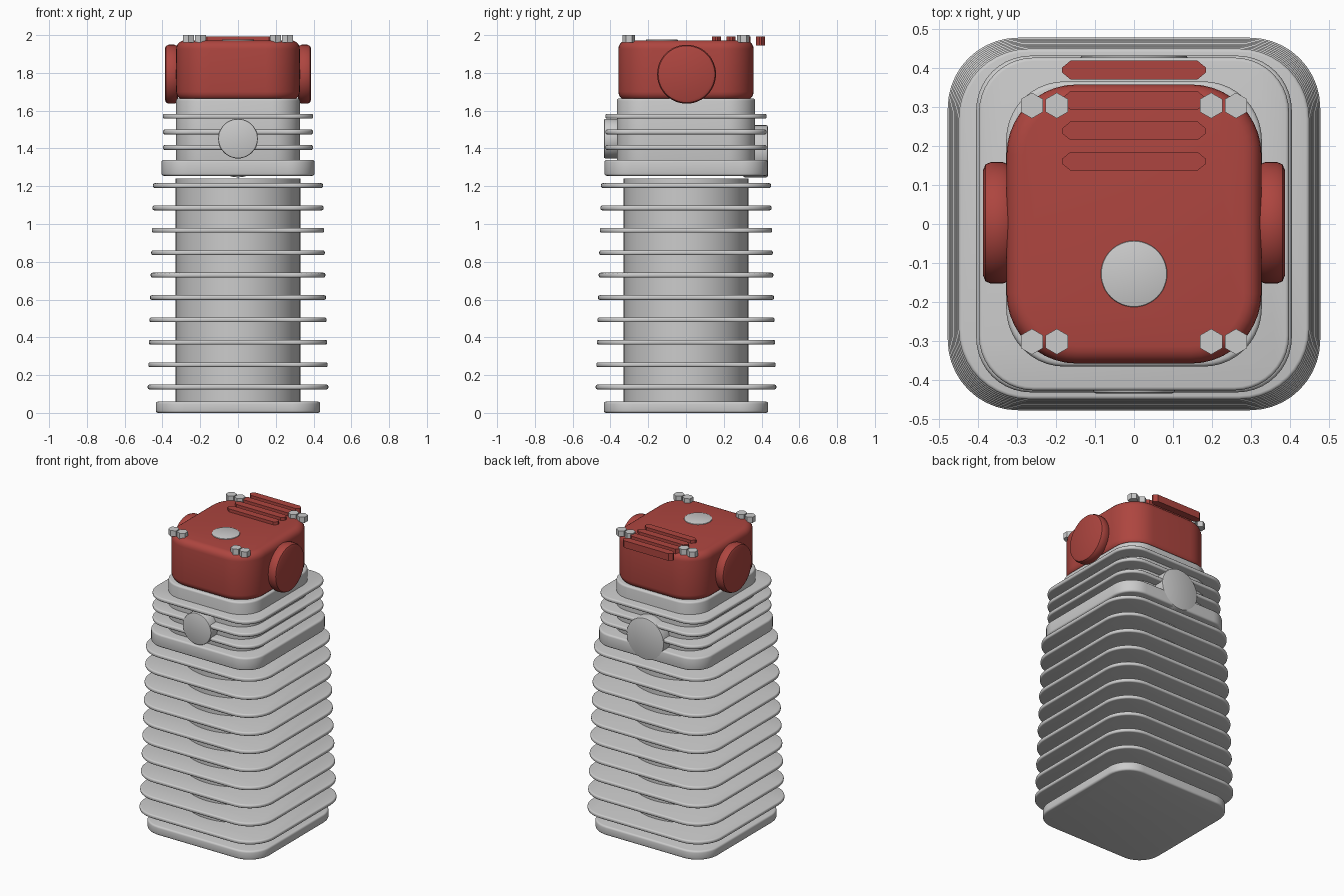
import bpy, bmesh
from math import sin, cos, pi
from mathutils import Matrix

if "Cube" in bpy.data.objects:
    bpy.data.objects.remove(bpy.data.objects["Cube"])

red = bpy.data.materials.new("red_paint")
red.diffuse_color = (0.42, 0.06, 0.05, 1)
red.use_nodes = True
red.node_tree.nodes["Principled BSDF"].inputs["Base Color"].default_value = red.diffuse_color


def finish(name, bm, mat=None, smooth=True):
    bmesh.ops.recalc_face_normals(bm, faces=bm.faces[:])
    me = bpy.data.meshes.new(name)
    bm.to_mesh(me)
    bm.free()
    ob = bpy.data.objects.new(name, me)
    bpy.context.collection.objects.link(ob)
    if mat:
        me.materials.append(mat)
    if smooth:
        bpy.ops.object.select_all(action='DESELECT')
        ob.select_set(True)
        bpy.context.view_layer.objects.active = ob
        bpy.ops.object.shade_smooth_by_angle(angle=0.6)
    return ob


def stack(bm, loops):
    """Skin a list of closed loops and cap both ends."""
    rings = [[bm.verts.new(p) for p in lp] for lp in loops]
    n = len(rings[0])
    for a, b in zip(rings, rings[1:]):
        for i in range(n):
            j = (i + 1) % n
            bm.faces.new((a[i], a[j], b[j], b[i]))
    bm.faces.new(rings[0][::-1])
    bm.faces.new(rings[-1])


def edge_profile(z0, z1, e, segs):
    """(inset, z) pairs giving rounded lower and upper rims."""
    angs = [pi / 2 * i / segs for i in range(segs + 1)]
    low = [(e * (1 - sin(a)), z0 + e * (1 - cos(a))) for a in angs]
    return low + [(d, z0 + z1 - z) for d, z in reversed(low)]


def slab(name, hx, hy, z0, z1, r, e, segs=3, mat=None, csegs=10):
    def loop(d, z):
        pts = []
        for k, (sx, sy) in enumerate(((1, 1), (-1, 1), (-1, -1), (1, -1))):
            for i in range(csegs + 1):
                a = pi / 2 * (k + i / csegs)
                pts.append((sx * (hx - r) + (r - d) * cos(a),
                            sy * (hy - r) + (r - d) * sin(a), z))
        return pts
    bm = bmesh.new()
    stack(bm, [loop(d, z) for d, z in edge_profile(z0, z1, e, segs)])
    return finish(name, bm, mat)


def disc(name, r, length, e, matrix, segs=2, n=48, mat=None, smooth=True, turn=0):
    """Round (or n-sided) disc rising from the origin of matrix along its z axis."""
    prof = edge_profile(0, length, e, segs) if e else [(0, 0), (0, length)]
    bm = bmesh.new()
    stack(bm, [[((r - d) * cos(2 * pi * i / n + turn), (r - d) * sin(2 * pi * i / n + turn), z)
                for i in range(n)] for d, z in prof])
    bm.transform(matrix)
    return finish(name, bm, mat, smooth)


def at(x, y, z, angle=0, axis='X'):
    return Matrix.Translation((x, y, z)) @ Matrix.Rotation(angle, 4, axis)


# Cylinder barrel with base flange and tapering fins
slab("base_flange", 0.435, 0.435, 0, 0.06, 0.15, 0.012)
disc("barrel", 0.33, 1.20, 0, at(0, 0, 0.04), n=64)
for i in range(10):
    h = 0.478 - 0.028 * i / 9
    z = 0.137 + 0.1185 * i
    slab(f"barrel_fin_{i + 1}", h, h, z - 0.0125, z + 0.0125, 0.18, 0.009)

# Cylinder head with flange, fins and ports
slab("head_flange", 0.405, 0.432, 1.255, 1.34, 0.14, 0.012)
slab("head_core", 0.328, 0.366, 1.30, 1.665, 0.15, 0.012)
for i, z in enumerate((1.405, 1.487, 1.57)):
    slab(f"head_fin_{i + 1}", 0.398, 0.427, z - 0.0125, z + 0.0125, 0.14, 0.009)
disc("front_port", 0.105, 0.13, 0.008, at(0, -0.305, 1.452, pi / 2))
disc("rear_port", 0.138, 0.13, 0.008, at(0, 0.303, 1.385, -pi / 2))

# Red rocker cover with side caps
slab("rocker_cover", 0.327, 0.358, 1.655, 1.972, 0.18, 0.045, 5, red)
for s, side in ((1, "right"), (-1, "left")):
    disc(f"{side}_side_cap", 0.156, 0.07, 0.02, at(s * 0.317, 0.003, 1.793, s * pi / 2, 'Y'),
         segs=2, mat=red)

# Filler cap
disc("filler_cap", 0.085, 0.035, 0.004, at(0, -0.128, 1.942))

# Top ribs with chamfered ends
for i in range(4):
    y = 0.161 + 0.078 * i
    plan = [(0.185, -0.006), (0.185, 0.006), (0.163, 0.024), (-0.163, 0.024),
            (-0.185, 0.006), (-0.185, -0.006), (-0.163, -0.024), (0.163, -0.024)]
    bm = bmesh.new()
    stack(bm, [[(px, y + py, z) for px, py in plan] for z in (1.945, 1.992)])
    finish(f"cover_rib_{i + 1}", bm, red, smooth=False)

# Hex bolts in pairs at the corners
k = 0
for x in (-0.262, -0.198, 0.198, 0.262):
    for y in (-0.302, 0.304):
        k += 1
        disc(f"cover_bolt_{k}", 0.033, 0.038, 0, at(x, y, 1.962), n=6, smooth=False, turn=pi / 6)
